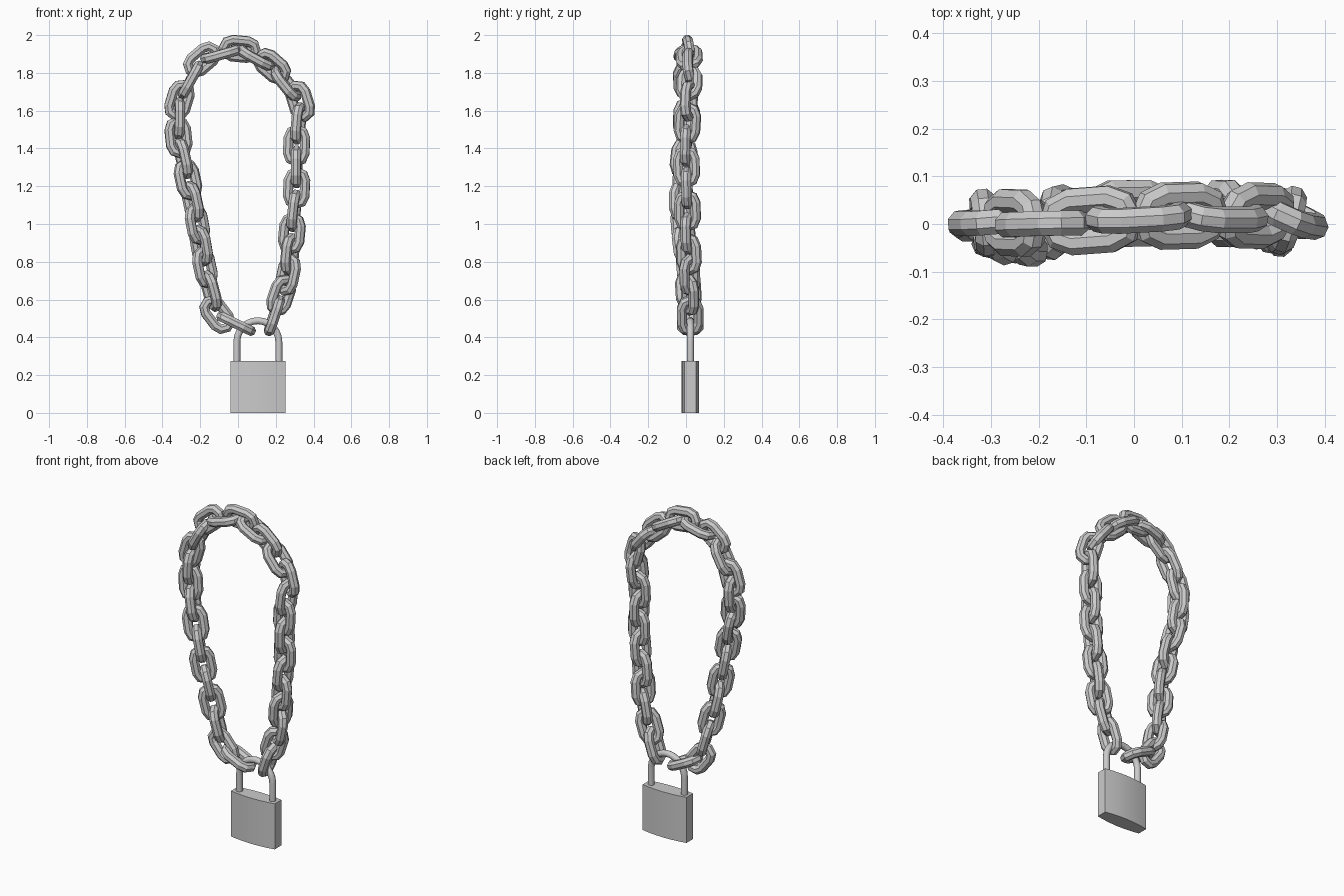
import bpy, bmesh
from math import sin, cos, pi, radians
from mathutils import Vector, Matrix

if "Cube" in bpy.data.objects:
    bpy.data.objects.remove(bpy.data.objects["Cube"])


def make_object(name, bm):
    bmesh.ops.recalc_face_normals(bm, faces=bm.faces[:])
    mesh = bpy.data.meshes.new(name)
    bm.to_mesh(mesh)
    bm.free()
    obj = bpy.data.objects.new(name, mesh)
    bpy.context.collection.objects.link(obj)
    return obj


def smooth(obj, angle):
    bpy.ops.object.select_all(action='DESELECT')
    obj.select_set(True)
    bpy.context.view_layer.objects.active = obj
    bpy.ops.object.shade_smooth_by_angle(angle=radians(angle))


def sweep(path, radius, sides, closed):
    """Tube around a path lying in the local XZ plane."""
    bm = bmesh.new()
    n = len(path)
    rings = []
    for i, p in enumerate(path):
        if closed:
            a, b = path[i - 1], path[(i + 1) % n]
        else:
            a, b = path[max(i - 1, 0)], path[min(i + 1, n - 1)]
        t = (b - a).normalized()
        side = Vector((t.z, 0, -t.x))
        rings.append([bm.verts.new(p + side * radius * cos(q) + Vector((0, radius * sin(q), 0)))
                      for q in [2 * pi * (k + 0.5) / sides for k in range(sides)]])
    for i in range(n if closed else n - 1):
        r, s = rings[i], rings[(i + 1) % n]
        for k in range(sides):
            m = (k + 1) % sides
            bm.faces.new((r[k], r[m], s[m], s[k]))
    if not closed:
        bm.faces.new(rings[0])
        bm.faces.new(rings[-1])
    return bm


# One faceted chain link, long axis on local Z, width on local X
half_w, half_straight = 0.044, 0.042
link_path = []
for sign in (1, -1):
    for k in range(5):
        a = pi * k / 4
        link_path.append(Vector((sign * half_w * cos(a), 0, sign * (half_straight + half_w * sin(a)))))
first = make_object("chain_link", sweep(link_path, 0.028, 8, True))
link_mesh = first.data
bpy.data.objects.remove(first)

# Centre and roll (degrees) of every second link, up the left side and down the right
main = [
    (-0.11, 0.02, 0.52, 5), (-0.175, 0.005, 0.77, 40), (-0.215, -0.025, 1.0, 40),
    (-0.265, -0.025, 1.235, 25), (-0.315, 0.0, 1.46, 8), (-0.31, 0.005, 1.655, 5),
    (-0.19, 0.0, 1.87, 0), (0.01, 0.015, 1.927, 8), (0.18, 0.02, 1.835, 15),
    (0.33, 0.015, 1.65, 25), (0.31, 0.0, 1.415, 5), (0.31, 0.005, 1.19, 5),
    (0.285, 0.01, 0.95, 15), (0.265, 0.02, 0.73, 40), (0.192, 0.022, 0.515, 85)]
links = [(Vector((-0.01, 0.022, 0.472)), 90)]
for i, (x, y, z, roll) in enumerate(main):
    c = Vector((x, y, z))
    links.append((c, roll))
    if i + 1 < len(main):
        nx = main[i + 1]
        links.append(((c + Vector(nx[:3])) / 2, (roll + nx[3]) / 2 + 90))

# Place the links along the chain
for i, (c, roll) in enumerate(links):
    t = (links[min(i + 1, len(links) - 1)][0] - links[max(i - 1, 0)][0]).normalized()
    w = Vector((0, 1, 0)).cross(t).normalized()
    u = t.cross(w)
    a = radians(roll)
    width = w * cos(a) + u * sin(a)
    rot = Matrix((width, t.cross(width), t)).transposed()
    obj = bpy.data.objects.new("chain_link", link_mesh)
    obj.matrix_world = Matrix.Translation(c) @ rot.to_4x4()
    bpy.context.collection.objects.link(obj)

# Padlock body: bulged plan extruded upward
cx, cy = 0.105, 0.023
front = [(-0.146, 0.031), (-0.1, 0.039), (-0.05, 0.044), (0, 0.046),
         (0.05, 0.044), (0.1, 0.039), (0.146, 0.031)]
plan = [(x, -y) for x, y in front] + [(x, y) for x, y in reversed(front)]
bm = bmesh.new()
base = bm.faces.new([bm.verts.new((cx + x, cy + y, 0)) for x, y in plan])
top = bmesh.ops.extrude_face_region(bm, geom=[base])
bmesh.ops.translate(bm, vec=(0, 0, 0.275),
                    verts=[v for v in top["geom"] if isinstance(v, bmesh.types.BMVert)])
smooth(make_object("padlock_body", bm), 30)

# Padlock shackle: two legs joined by a half circle
r = 0.111
arc = [Vector((r * cos(pi * k / 12), 0, 0.377 + r * sin(pi * k / 12))) for k in range(13)]
path = [Vector((r, 0, 0.25))] + arc + [Vector((-r, 0, 0.25))]
shackle = make_object("padlock_shackle", sweep(path, 0.019, 12, False))
shackle.location = (cx, cy, 0)
smooth(shackle, 40)
